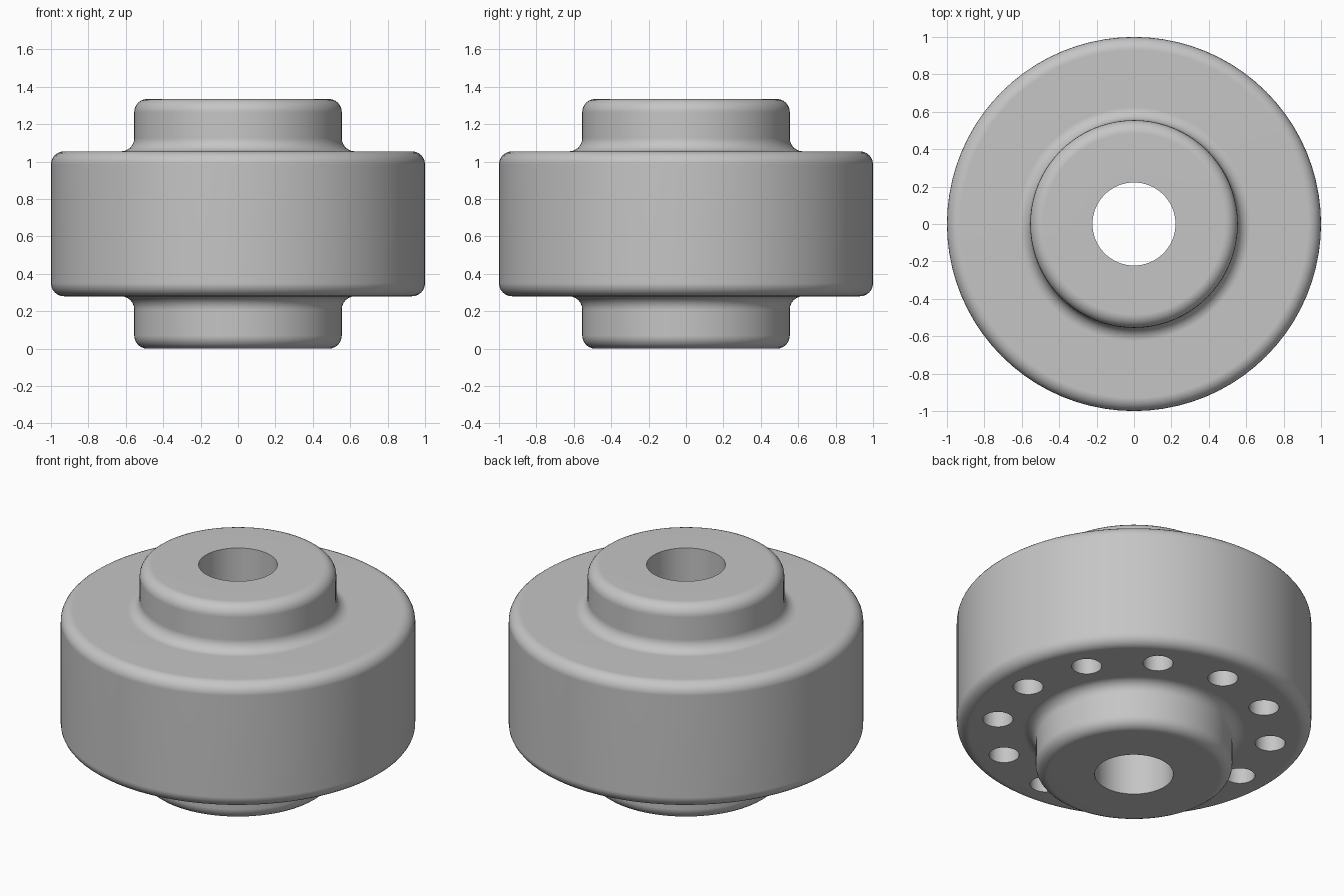
import bpy, bmesh
from math import sin, cos, pi, radians

cube = bpy.data.objects.get("Cube")
if cube:
    bpy.data.objects.remove(cube, do_unlink=True)

HEIGHT, STEP = 1.335, 0.28          # overall height, boss height
RIM, BOSS, BORE = 1.0, 0.555, 0.222  # radii
FILLET, SEGMENTS = 0.07, 80
HOLES, HOLE_RING, HOLE_RADIUS, HOLE_DEPTH = 12, 0.78, 0.085, 0.5

grey = bpy.data.materials.new("plain grey")
grey.use_nodes = True
colour = (0.56, 0.56, 0.56, 1)
grey.diffuse_color = colour
grey.node_tree.nodes["Principled BSDF"].inputs["Base Color"].default_value = colour


def arc(r, z, start, end, steps=6):
    """Quarter-round points in the radius/height plane."""
    angles = [radians(start + (end - start) * i / steps) for i in range(steps + 1)]
    return [(r + FILLET * cos(a), z + FILLET * sin(a)) for a in angles]


def add_object(name, bm):
    bmesh.ops.recalc_face_normals(bm, faces=bm.faces)
    mesh = bpy.data.meshes.new(name)
    bm.to_mesh(mesh)
    bm.free()
    mesh.materials.append(grey)
    obj = bpy.data.objects.new(name, mesh)
    bpy.context.collection.objects.link(obj)
    return obj


# Lower half of the profile, mirrored to make the upper half
lower = [(BORE, 0)]
lower += arc(BOSS - FILLET, FILLET, -90, 0)
lower += arc(BOSS + FILLET, STEP - FILLET, 180, 90)
lower += arc(RIM - FILLET, STEP + FILLET, -90, 0)
profile = lower + [(r, HEIGHT - z) for r, z in reversed(lower)]

# Stepped hub with a through bore
bm = bmesh.new()
rings = []
for i in range(SEGMENTS):
    a = 2 * pi * i / SEGMENTS
    rings.append([bm.verts.new((r * cos(a), r * sin(a), z)) for r, z in profile])
for i, ring in enumerate(rings):
    nxt = rings[(i + 1) % SEGMENTS]
    for j in range(len(profile)):
        k = (j + 1) % len(profile)
        bm.faces.new((ring[j], nxt[j], nxt[k], ring[k]))
hub = add_object("stepped_hub", bm)

# Ring of blind holes in the underside
bm = bmesh.new()
for i in range(HOLES):
    a = 2 * pi * i / HOLES
    made = bmesh.ops.create_cone(bm, cap_ends=True, segments=32, radius1=HOLE_RADIUS,
                                 radius2=HOLE_RADIUS, depth=HOLE_DEPTH + 0.1)
    offset = (HOLE_RING * cos(a), HOLE_RING * sin(a), STEP + HOLE_DEPTH / 2 - 0.05)
    bmesh.ops.translate(bm, verts=made["verts"], vec=offset)
cutter = add_object("hole_cutter", bm)
cutter.hide_render = True

cut = hub.modifiers.new("blind holes", "BOOLEAN")
cut.operation = "DIFFERENCE"
cut.solver = "EXACT"
cut.object = cutter

bpy.ops.object.select_all(action="DESELECT")
hub.select_set(True)
bpy.context.view_layer.objects.active = hub
bpy.ops.object.modifier_apply(modifier=cut.name)
bpy.data.objects.remove(cutter, do_unlink=True)

# Smooth rounds, crisp bore and hole edges, level flats
bpy.ops.object.shade_smooth_by_angle(angle=radians(35))
flats = hub.modifiers.new("level flats", "WEIGHTED_NORMAL")
flats.keep_sharp = True
